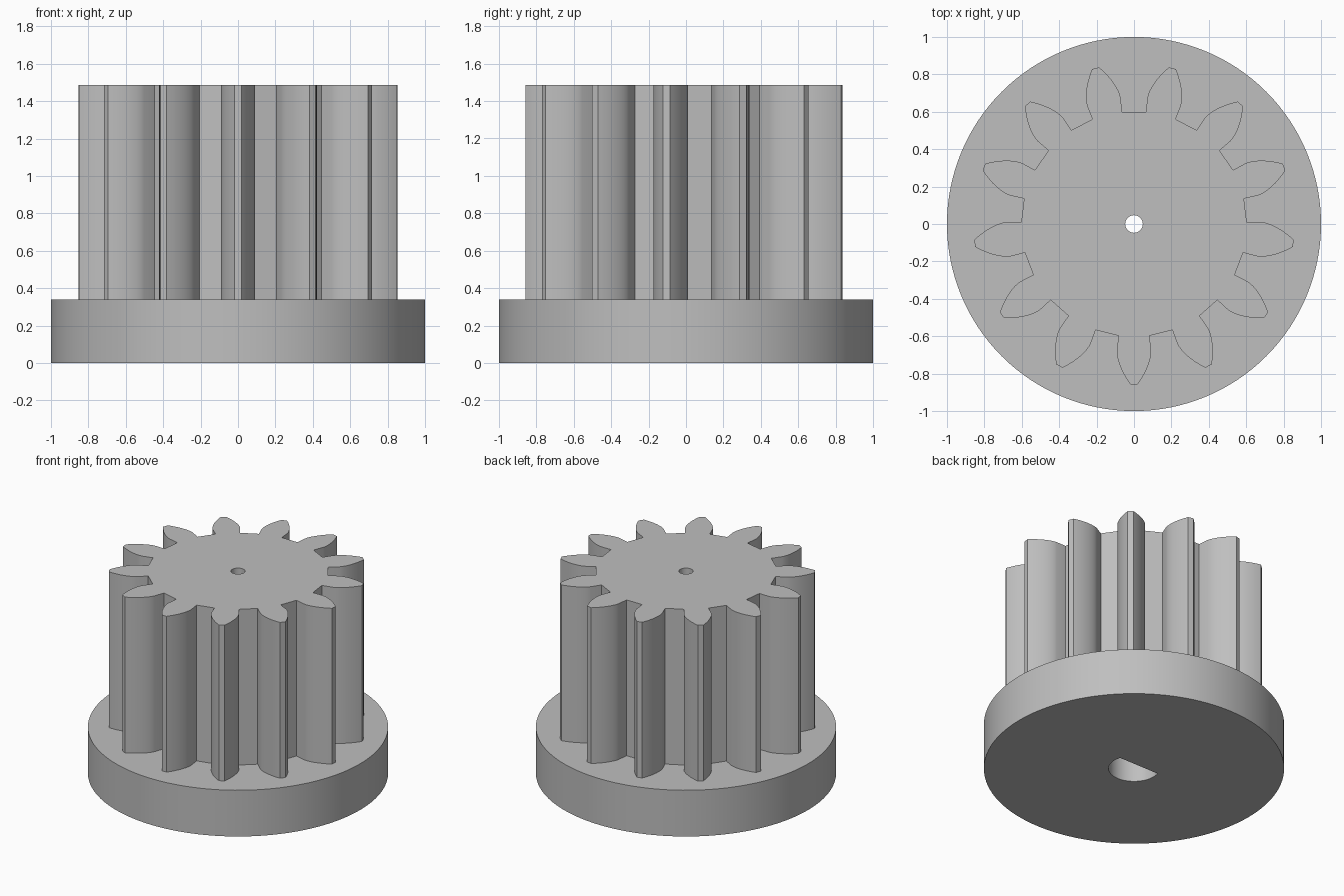
import bpy
import bmesh
from math import acos, cos, pi, sin, sqrt, tan

if "Cube" in bpy.data.objects:
    bpy.data.objects.remove(bpy.data.objects["Cube"], do_unlink=True)

TEETH = 13
ROOT, BASE, TIP = 0.603, 0.68, 0.858
HALF_ANGLE = 0.136          # half the tooth's angle at its foot
PLATE_TOP, GEAR_TOP = 0.34, 1.485
BORE_TOP = 1.1

grey = bpy.data.materials.new("plain_grey")
grey.use_nodes = True
grey.diffuse_color = (0.52, 0.52, 0.52, 1)
grey.node_tree.nodes["Principled BSDF"].inputs["Base Color"].default_value = grey.diffuse_color


def prism(name, outline, bottom, top):
    """Extrude a closed outline between two heights."""
    bm = bmesh.new()
    face = bm.faces.new([bm.verts.new((x, y, bottom)) for x, y in outline])
    grown = bmesh.ops.extrude_face_region(bm, geom=[face])["geom"]
    moved = [v for v in grown if isinstance(v, bmesh.types.BMVert)]
    bmesh.ops.translate(bm, verts=moved, vec=(0, 0, top - bottom))
    bmesh.ops.recalc_face_normals(bm, faces=bm.faces)
    mesh = bpy.data.meshes.new(name)
    bm.to_mesh(mesh)
    bm.free()
    mesh.materials.append(grey)
    obj = bpy.data.objects.new(name, mesh)
    bpy.context.collection.objects.link(obj)
    return obj


def polar(radius, angle):
    return radius * cos(angle), radius * sin(angle)


def circle(radius, count):
    return [polar(radius, 2 * pi * i / count) for i in range(count)]


def gear_outline(steps=10):
    """Radial tooth feet running into involute flanks with flat tips."""
    flank = [(ROOT, HALF_ANGLE)]
    for i in range(steps + 1):
        r = BASE + (TIP - BASE) * i / steps
        phi = acos(BASE / r)
        flank.append((r, HALF_ANGLE - (tan(phi) - phi)))
    points = []
    for tooth in range(TEETH):
        middle = -pi / 2 + 2 * pi * tooth / TEETH
        points += [polar(r, middle - a) for r, a in flank]
        points += [polar(r, middle + a) for r, a in reversed(flank)]
    return points


def d_outline(radius, flat, count=40):
    """Circle cut off by a flat on its +y side."""
    start = pi - acos(sqrt(1 - (flat / radius) ** 2))
    sweep = 2 * pi - 2 * (pi / 2 - (start - pi / 2))
    sweep = pi + 2 * (pi - start)
    return [polar(radius, start + sweep * i / count) for i in range(count + 1)]


def combine(target, helper, operation):
    helper.hide_render = True
    mod = target.modifiers.new(operation, "BOOLEAN")
    mod.operation = operation
    mod.solver = "EXACT"
    mod.object = helper
    bpy.context.view_layer.objects.active = target
    bpy.ops.object.modifier_apply(modifier=mod.name)
    bpy.data.objects.remove(helper, do_unlink=True)


# Round base plate with the toothed column standing on it
pinion = prism("pinion", circle(1.0, 128), 0, PLATE_TOP)
combine(pinion, prism("toothed_column", gear_outline(), PLATE_TOP / 2, GEAR_TOP), "UNION")

# D-shaped shaft bore from below, and a small round hole through the top
combine(pinion, prism("shaft_bore", d_outline(0.17, 0.05), -0.1, BORE_TOP), "DIFFERENCE")
combine(pinion, prism("top_hole", circle(0.047, 32), BORE_TOP - 0.1, GEAR_TOP + 0.1), "DIFFERENCE")

bpy.ops.object.select_all(action="DESELECT")
pinion.select_set(True)
bpy.context.view_layer.objects.active = pinion
bpy.ops.object.shade_smooth_by_angle(angle=pi / 7)
